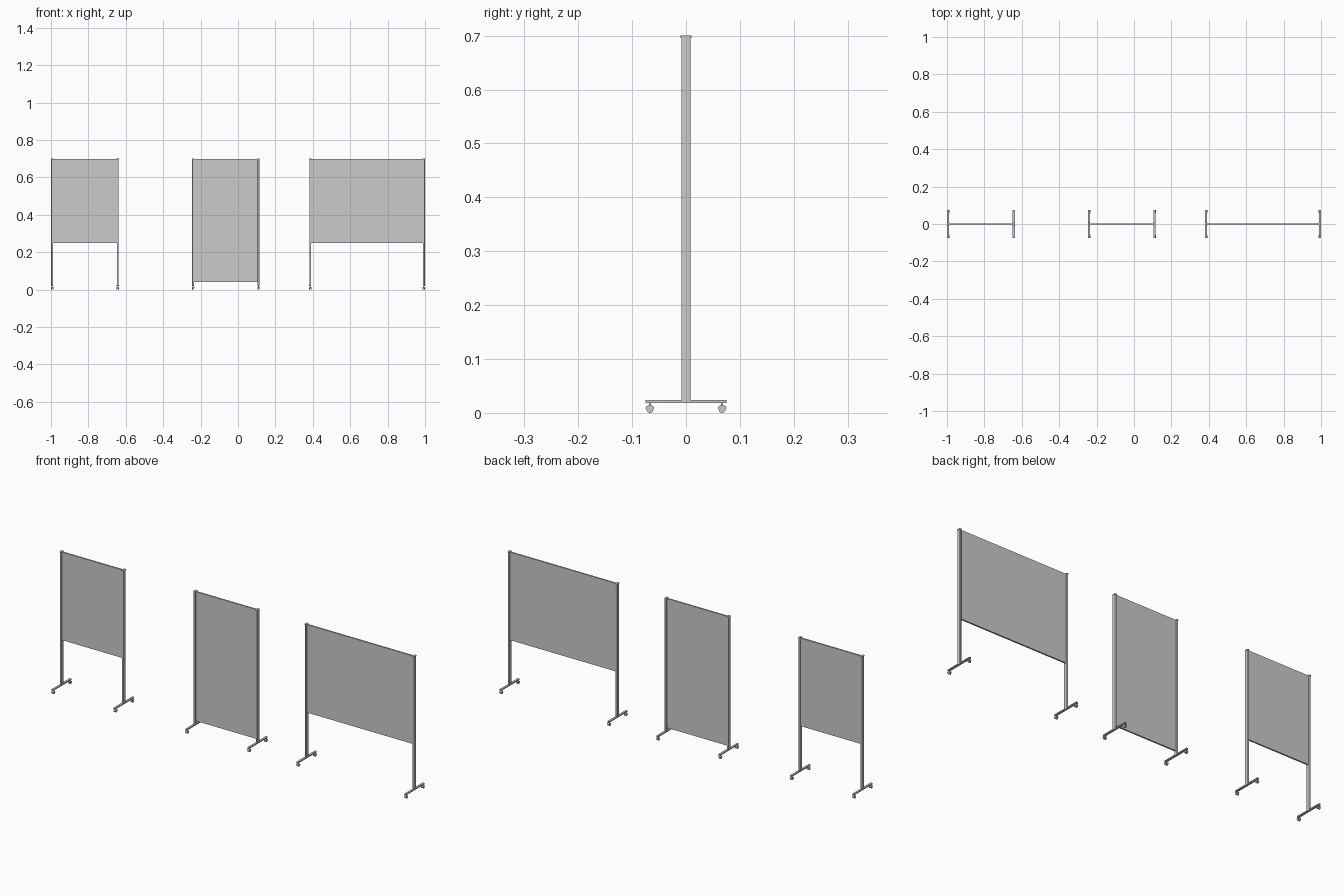
import bpy, bmesh, math
from mathutils import Matrix, Vector

if "Cube" in bpy.data.objects:
    bpy.data.objects.remove(bpy.data.objects["Cube"])

TOP = 0.70


def finish(name, bm, smooth=False):
    bmesh.ops.recalc_face_normals(bm, faces=bm.faces)
    me = bpy.data.meshes.new(name)
    bm.to_mesh(me)
    bm.free()
    ob = bpy.data.objects.new(name, me)
    bpy.context.collection.objects.link(ob)
    if smooth:
        bpy.ops.object.select_all(action='DESELECT')
        ob.select_set(True)
        bpy.context.view_layer.objects.active = ob
        bpy.ops.object.shade_smooth_by_angle(angle=math.radians(35))
    return ob


def box(name, x0, x1, y0, y1, z0, z1):
    bm = bmesh.new()
    size = Matrix.Diagonal((x1 - x0, y1 - y0, z1 - z0, 1))
    mid = Vector((x0 + x1, y0 + y1, z0 + z1)) / 2
    bmesh.ops.create_cube(bm, size=1, matrix=Matrix.Translation(mid) @ size)
    return finish(name, bm)


def extrude(name, pts, vec, smooth=False):
    bm = bmesh.new()
    f = bm.faces.new([bm.verts.new(p) for p in pts])
    r = bmesh.ops.extrude_face_region(bm, geom=[f])
    bmesh.ops.translate(bm, vec=vec, verts=[v for v in r['geom'] if isinstance(v, bmesh.types.BMVert)])
    return finish(name, bm, smooth)


def rounded(hw, hd, r, n=4):
    # rounded rectangle outline
    pts = []
    for i, (sx, sy) in enumerate([(1, 1), (-1, 1), (-1, -1), (1, -1)]):
        for k in range(n + 1):
            a = math.pi / 2 * (i + k / n)
            pts.append((sx * (hw - r) + r * math.cos(a), sy * (hd - r) + r * math.sin(a)))
    return pts


def cylinder_x(name, x, y, z, r, w, seg=16):
    bm = bmesh.new()
    m = Matrix.Translation((x, y, z)) @ Matrix.Rotation(math.pi / 2, 4, 'Y')
    bmesh.ops.create_cone(bm, cap_ends=True, segments=seg, radius1=r, radius2=r, depth=w, matrix=m)
    return finish(name, bm, True)


def caster(x, y):
    # twin wheels, half-round hood and stem
    for s in (-1, 1):
        cylinder_x("caster_wheel", x + s * 0.0037, y, 0.0065, 0.0065, 0.0045)
    arc = [(x - 0.0065, y + 0.008 * math.cos(a), 0.0085 + 0.006 * math.sin(a))
           for a in [math.pi * k / 10 for k in range(11)]]
    extrude("caster_hood", arc, (0.013, 0, 0), True)
    box("caster_stem", x - 0.002, x + 0.002, y - 0.002, y + 0.002, 0.008, 0.019)


def stand(x):
    # post, top cap, foot bar and its two casters
    extrude("post", [(x + a, b, 0.022) for a, b in rounded(0.005, 0.0088, 0.0025)],
            (0, 0, TOP - 0.004 - 0.022), True)
    extrude("post_cap", [(x + a, b, TOP - 0.004) for a, b in rounded(0.006, 0.0102, 0.003)],
            (0, 0, 0.004), True)
    extrude("foot_bar", [(x + a, b, 0.0185) for a, b in rounded(0.0055, 0.0755, 0.003)],
            (0, 0, 0.0055), True)
    for y in (-0.067, 0.067):
        caster(x, y)


# left post, right post, bottom of panel
for xl, xr, zb in [(-0.9935, -0.643, 0.25), (-0.24, 0.11, 0.04), (0.386, 0.9935, 0.25)]:
    stand(xl)
    stand(xr)
    box("screen_panel", xl + 0.004, xr - 0.004, -0.004, 0.004, zb, TOP - 0.002)
